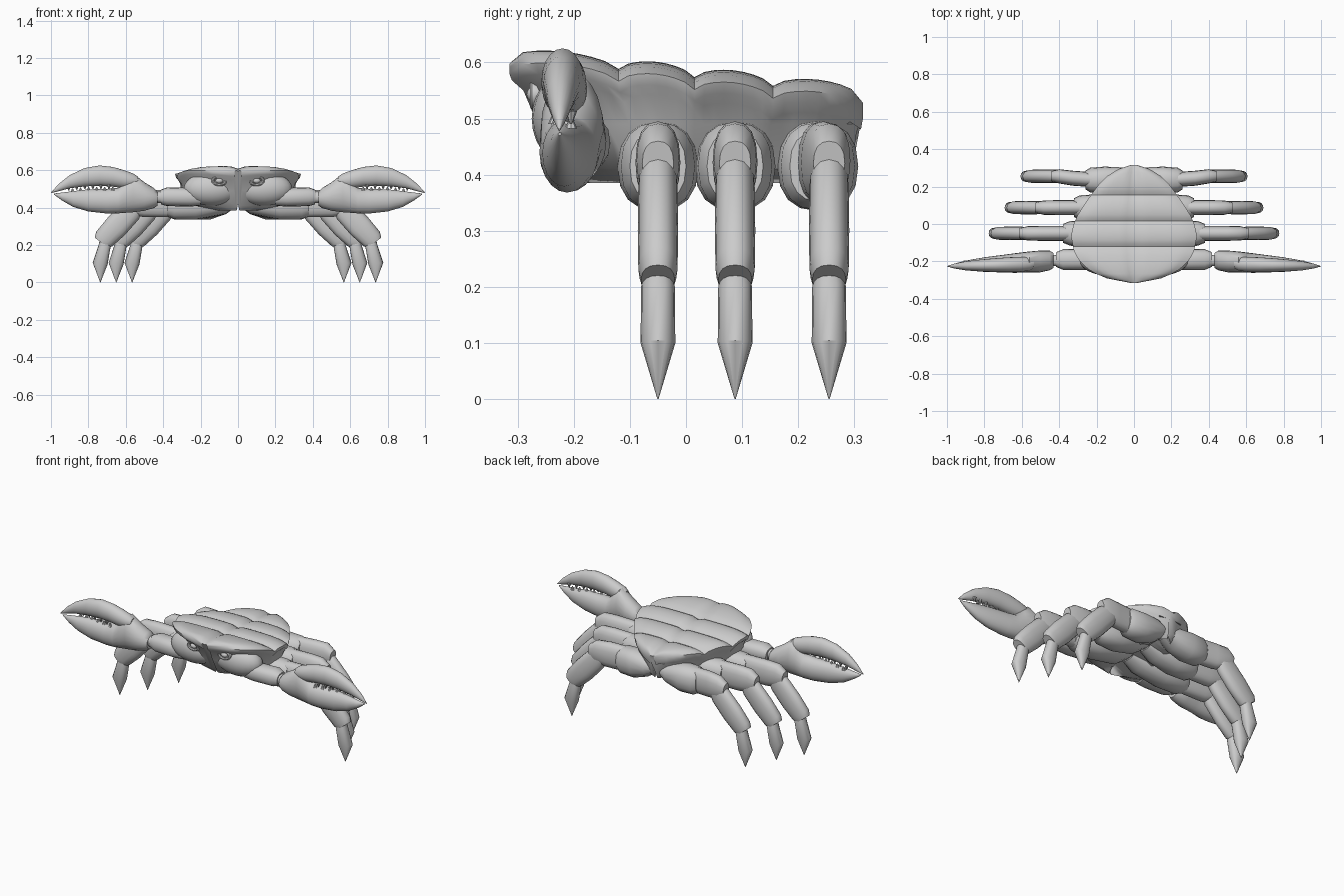
import bpy, bmesh
from math import sin, cos, pi, exp, radians, copysign
from mathutils import Vector

if "Cube" in bpy.data.objects:
    bpy.data.objects.remove(bpy.data.objects["Cube"])


def finish(bm, name, mirror=True, angle=38):
    bmesh.ops.recalc_face_normals(bm, faces=bm.faces)
    me = bpy.data.meshes.new(name)
    bm.to_mesh(me)
    bm.free()
    ob = bpy.data.objects.new(name, me)
    bpy.context.collection.objects.link(ob)
    bpy.ops.object.select_all(action='DESELECT')
    ob.select_set(True)
    bpy.context.view_layer.objects.active = ob
    bpy.ops.object.shade_smooth_by_angle(angle=radians(angle))
    if mirror:
        m = ob.modifiers.new("mirror", 'MIRROR')
        m.use_mirror_merge = False
    return ob


def skin(bm, rings):
    """Bridge a list of point rings and cap both ends."""
    rows = [[bm.verts.new(p) for p in r] for r in rings]
    n = len(rows[0])
    for a, b in zip(rows, rows[1:]):
        for i in range(n):
            bm.faces.new((a[i], a[(i + 1) % n], b[(i + 1) % n], b[i]))
    bm.faces.new(rows[0])
    bm.faces.new(rows[-1])


def limb(name, stations, n=16, power=0.85):
    """Loft along a path in the xz plane; station = x, y, z, half depth, half width."""
    bm = bmesh.new()
    pts = [Vector(s[:3]) for s in stations]
    rings = []
    for i, s in enumerate(stations):
        d = pts[min(i + 1, len(pts) - 1)] - pts[max(i - 1, 0)]
        up = Vector((-d.z, 0, d.x)).normalized()
        ring = []
        for k in range(n):
            t = 2 * pi * k / n
            c = copysign(abs(cos(t)) ** power, cos(t))
            v = copysign(abs(sin(t)) ** power, sin(t))
            ring.append(pts[i] + up * v * s[3] + Vector((0, c * s[4], 0)))
        rings.append(ring)
    skin(bm, rings)
    return finish(bm, name)


def blade(name, stations, n=20):
    """Loft along x with upright sections; station = x, y, z low, z high, half width."""
    bm = bmesh.new()
    skin(bm, [[(x, y + w * cos(2 * pi * k / n),
                (lo + hi) / 2 + (hi - lo) / 2 * sin(2 * pi * k / n))
               for k in range(n)] for x, y, lo, hi, w in stations])
    return finish(bm, name, angle=50)


# Body: cross-sections along y with a ridged, lipped top shell
OUTLINE = [(-.315, .02), (-.3, .11), (-.285, .165), (-.25, .235), (-.2, .29),
           (-.15, .32), (-.065, .337), (0, .323), (.05, .3), (.12, .255),
           (.21, .19), (.26, .14), (.295, .08), (.315, .02)]
BANDS = [-.315, -.12, .015, .155, .315]


def half_width(y):
    for (a, wa), (b, wb) in zip(OUTLINE, OUTLINE[1:]):
        if y <= b + 1e-6:
            return wa + (wb - wa) * (y - a) / (b - a)


def top_height(y, t):
    crest = .603 - .11 * (y + .07)
    return crest - .02 * (1 - sin(pi * t) ** .6 if 0 < t < 1 else 1)


rings = []
for j in range(4):
    for i in range(9 if j == 3 else 8):
        t = i / 8
        y = BANDS[j] + (BANDS[j + 1] - BANDS[j]) * t
        w, z = half_width(y), top_height(y, t)
        half = []
        for k in range(9):
            u = k / 8
            half.append((w * u, y, z - .014 * exp(-(w * u / .025) ** 2) - .022 * u ** 6))
        front = y < 0
        for sx, zz, f, b in ((.985, z - .042, .985, 1), (.93, z - .06, .92, .99),
                             (.9, .49, .84, .97), (.75, .41, .7, .94),
                             (.35, .385, .62, .88), (0, .42, .6, .85)):
            half.append((w * sx, y * (f if front else b), zz))
        rings.append(half + [(-x, yy, zz) for x, yy, zz in half[-2:0:-1]])
bm = bmesh.new()
skin(bm, rings)
finish(bm, "carapace_body", mirror=False, angle=45)


def ball(name, centre, radii):
    bm = bmesh.new()
    bmesh.ops.create_uvsphere(bm, u_segments=24, v_segments=14, radius=1)
    bmesh.ops.scale(bm, vec=radii, verts=bm.verts)
    bmesh.ops.translate(bm, vec=centre, verts=bm.verts)
    return finish(bm, name)


# Face lobes and ringed eyes
ball("face_lobe", (.14, -.195, .5), (.15, .08, .09))
ball("eye", (.1, -.27, .543), (.02, .014, .014))
bm = bmesh.new()
skin_ring = [[bm.verts.new((.1 + (.034 + .009 * cos(b)) * cos(a),
                            -.266 + .012 * sin(b),
                            .543 + (.023 + .007 * cos(b)) * sin(a)))
              for b in [2 * pi * q / 8 for q in range(8)]]
             for a in [2 * pi * p / 24 for p in range(24)]]
for p in range(24):
    for q in range(8):
        a, b = skin_ring[p], skin_ring[(p + 1) % 24]
        bm.faces.new((a[q], a[(q + 1) % 8], b[(q + 1) % 8], b[q]))
finish(bm, "eye_rim")

# Walking legs: hip plate, upper, middle and pointed tip, three per side
for i, (y0, y1) in enumerate(((-.05, -.05), (.0875, .0875), (.235, .255))):
    s = -.085 * i
    hip = .38 - .06 * i
    limb(f"leg_{i+1}_hip", [(.005, y0, .43, .02, .05), (.07, y0, .425, .06, .068),
                            (hip * .6, y0, .415, .08, .072),
                            (hip * .9, y0, .415, .078, .066), (hip, y0, .415, .062, .05)])
    limb(f"leg_{i+1}_upper", [(.3 + s, y0, .418, .062, .035), (.36 + s, y0, .42, .072, .04),
                              (.5 + s, (y0 + y1) / 2, .422, .073, .04),
                              (.57 + s, y1, .425, .066, .038), (.61 + s, y1, .42, .04, .028)])
    limb(f"leg_{i+1}_middle", [(.535 + s, y1, .42, .04, .028), (.575 + s, y1, .38, .062, .035),
                               (.65 + s, y1, .3, .065, .036), (.715 + s, y1, .232, .058, .035),
                               (.73 + s, y1, .212, .045, .03)])
    limb(f"leg_{i+1}_tip", [(.712 + s, y1, .235, .026, .025), (.712 + s, y1, .2, .032, .03),
                            (.737 + s, y1, .1, .04, .031), (.736 + s, y1, 0, .001, .001)])

# Claw arm and wrist
limb("claw_arm", [(.2, -.19, .455, .045, .05), (.26, -.19, .455, .05, .055),
                  (.38, -.19, .458, .05, .055), (.415, -.19, .455, .038, .04)])
limb("claw_wrist", [(.4, -.195, .455, .03, .03), (.46, -.195, .455, .03, .03)])

# Claw palm with fixed lower finger
blade("claw_palm", [(.43, -.195, .41, .485, .04), (.45, -.195, .397, .505, .052),
                    (.5, -.2, .383, .535, .058), (.56, -.203, .375, .582, .056),
                    (.6, -.206, .372, .55, .054), (.64, -.209, .369, .505, .052),
                    (.7, -.212, .368, .5, .047), (.8, -.217, .379, .497, .039),
                    (.88, -.22, .403, .488, .028), (.94, -.223, .437, .48, .017),
                    (.985, -.225, .47, .475, .003)])

# Movable upper finger
blade("claw_finger", [(.535, -.212, .515, .565, .025), (.56, -.214, .505, .582, .036),
                      (.61, -.216, .503, .6, .04), (.67, -.218, .512, .617, .04),
                      (.74, -.22, .516, .625, .037), (.82, -.222, .513, .611, .032),
                      (.9, -.224, .503, .573, .024), (.96, -.225, .487, .525, .013),
                      (1, -.226, .477, .48, .001)])

# Teeth along both fingers
bm = bmesh.new()
for k in range(6):
    x = .67 + .043 * k
    for dx, base, tip in ((0, .49, .511), (.02, .521, .498)):
        y, b = -.235 + .006 * k, base - .004 * max(0, k - 3)
        t = tip - .004 * max(0, k - 3)
        skin(bm, [[(x + dx + r * cos(a), y + r * sin(a), z)
                   for a in [2 * pi * q / 8 for q in range(8)]]
                  for r, z in ((.011, b), (.002, t))])
finish(bm, "claw_teeth")
